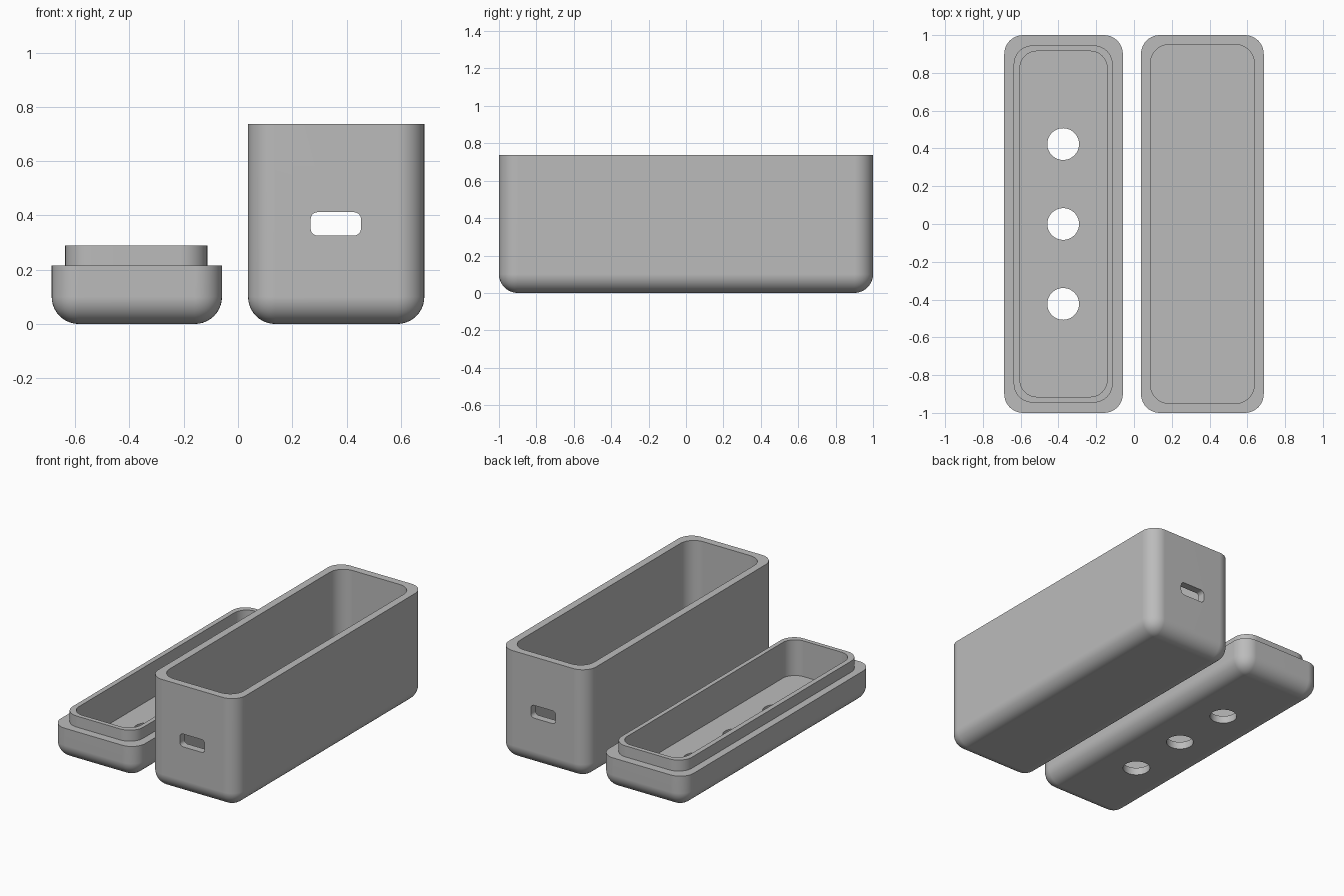
import bpy, bmesh, math

cube = bpy.data.objects.get("Cube")
if cube:
    bpy.data.objects.remove(cube, do_unlink=True)

# Single plain grey for both parts
grey = bpy.data.materials.new("plain_grey")
grey.use_nodes = True
colour = (0.5, 0.5, 0.5, 1)
grey.diffuse_color = colour
grey.node_tree.nodes["Principled BSDF"].inputs["Base Color"].default_value = colour


def add_object(name, bm):
    mesh = bpy.data.meshes.new(name)
    bm.to_mesh(mesh)
    bm.free()
    obj = bpy.data.objects.new(name, mesh)
    mesh.materials.append(grey)
    bpy.context.collection.objects.link(obj)
    return obj


def rounded_block(name, low, high, radius, axis=2, round_bottom=False):
    """Block with rounded edges along one axis, and optionally below."""
    bm = bmesh.new()
    bmesh.ops.create_cube(bm, size=1)
    for v in bm.verts:
        v.co = [(a + b) / 2 + c * (b - a) for a, b, c in zip(low, high, v.co)]
    edges = []
    for e in bm.edges:
        a, b = (v.co for v in e.verts)
        along = abs((b - a).normalized()[axis]) > 0.9
        below = a.z < low[2] + 0.001 and b.z < low[2] + 0.001
        if along or (round_bottom and below):
            edges.append(e)
    bmesh.ops.bevel(bm, geom=edges, offset=radius, offset_type='OFFSET',
                    segments=10, profile=0.5, affect='EDGES')
    return add_object(name, bm)


def cylinder(name, x, y, radius):
    bm = bmesh.new()
    bmesh.ops.create_cone(bm, cap_ends=True, segments=64, radius1=radius,
                          radius2=radius, depth=0.2)
    bmesh.ops.translate(bm, verts=bm.verts, vec=(x, y, 0))
    return add_object(name, bm)


def activate(obj):
    bpy.ops.object.select_all(action='DESELECT')
    obj.select_set(True)
    bpy.context.view_layer.objects.active = obj


def combine(obj, tool, operation='DIFFERENCE'):
    tool.hide_render = True
    mod = obj.modifiers.new(operation.lower(), 'BOOLEAN')
    mod.operation, mod.solver, mod.object = operation, 'EXACT', tool
    activate(obj)
    bpy.ops.object.modifier_apply(modifier=mod.name)
    bpy.data.objects.remove(tool, do_unlink=True)


def finish(obj):
    activate(obj)
    bpy.ops.object.shade_smooth_by_angle(angle=math.radians(30))
    mod = obj.modifiers.new("even_shading", 'WEIGHTED_NORMAL')
    mod.keep_sharp = True


# Deep open box, with a port slot through both ends
box = rounded_block("box", (0.037, -1, 0), (0.687, 1, 0.737), 0.1, round_bottom=True)
combine(box, rounded_block("box_cavity", (0.087, -0.95, 0.05), (0.637, 0.95, 1), 0.1))
combine(box, rounded_block("port_slot", (0.268, -1.2, 0.326), (0.453, 1.2, 0.412),
                           0.025, axis=1))
finish(box)

# Shallow lid lying upside down, with a raised lip
lid = rounded_block("lid", (-0.687, -1, 0), (-0.059, 1, 0.216), 0.1, round_bottom=True)
combine(lid, rounded_block("lid_lip", (-0.637, -0.945, 0.1), (-0.113, 0.945, 0.29), 0.1),
        'UNION')
combine(lid, rounded_block("lid_cavity", (-0.604, -0.915, 0.05), (-0.142, 0.915, 0.5), 0.09))

# Three round holes through the lid
for y in (-0.423, 0, 0.423):
    combine(lid, cylinder("button_hole", -0.375, y, 0.084))
finish(lid)
